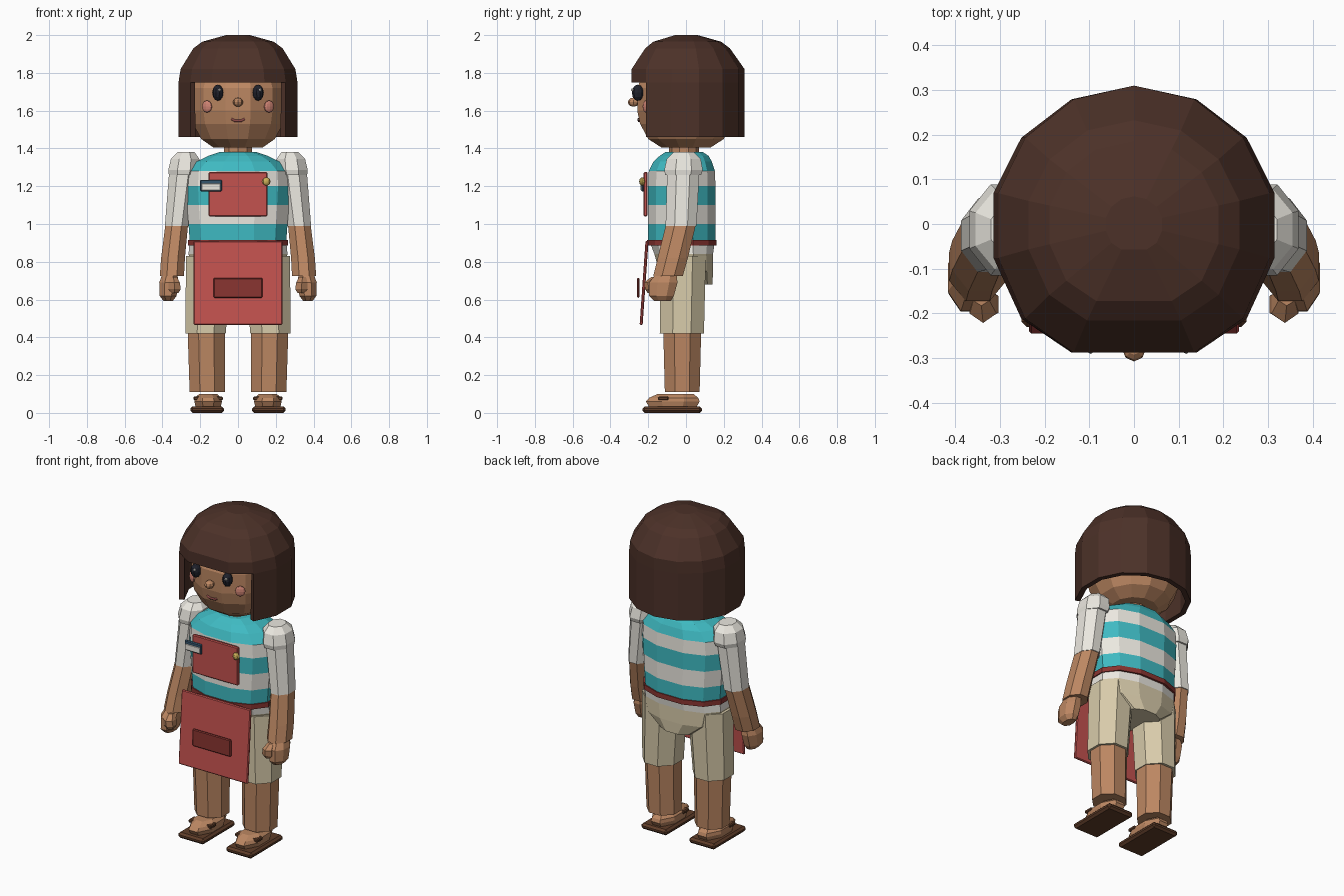
import bpy, bmesh, math
from mathutils import Vector

if "Cube" in bpy.data.objects:
    bpy.data.objects.remove(bpy.data.objects["Cube"])

def lin(h):
    c = [int(h[i:i + 2], 16) / 255 for i in (0, 2, 4)]
    return [x / 12.92 if x < .04 else ((x + .055) / 1.055) ** 2.4 for x in c] + [1]

def mat(name, h):
    m = bpy.data.materials.new(name)
    m.diffuse_color = lin(h)
    m.use_nodes = True
    m.node_tree.nodes["Principled BSDF"].inputs["Base Color"].default_value = m.diffuse_color
    return m

SKIN, HAIR = mat("skin", "BC8762"), mat("hair", "4C3128")
TEAL, WHITE = mat("teal", "3FBAC2"), mat("white", "EBE8E0")
RED, DRED = mat("apron_red", "C4524F"), mat("dark_red", "8A3531")
TAN, SOLE = mat("tan", "D8CBAA"), mat("leather", "5F3D29")
BLACK, PINK = mat("eye_black", "20222C"), mat("blush", "D08474")
LIP, GOLD, NAVY = mat("lip", "8E4A48"), mat("gold", "CFB25A"), mat("tag_blue", "35566E")

def finish(name, bm, mats):
    me = bpy.data.meshes.new(name)
    bm.to_mesh(me)
    bm.free()
    for m in mats:
        me.materials.append(m)
    ob = bpy.data.objects.new(name, me)
    bpy.context.collection.objects.link(ob)
    return ob

def spow(v, e):
    return math.copysign(abs(v) ** e, v)

def loft(name, rings, bands, n=8, sq=1.0):
    """Stack of rings (z, cx, cy, rx, ry); one material, or one per band."""
    bm = bmesh.new()
    mats = list(dict.fromkeys(bands))
    k = 1 / math.cos(math.pi / n) ** sq
    loops = []
    for z, cx, cy, rx, ry in rings:
        loop = []
        for i in range(n):
            a = 2 * math.pi * (i + .5) / n
            loop.append(bm.verts.new((cx + k * rx * spow(math.cos(a), sq),
                                      cy + k * ry * spow(math.sin(a), sq), z)))
        loops.append(loop)
    for j in range(len(loops) - 1):
        for i in range(n):
            q = (i + 1) % n
            f = bm.faces.new((loops[j][i], loops[j][q], loops[j + 1][q], loops[j + 1][i]))
            f.material_index = mats.index(bands[min(j, len(bands) - 1)])
    bm.faces.new(loops[0]).material_index = mats.index(bands[0])
    bm.faces.new(loops[-1]).material_index = mats.index(bands[-1])
    bmesh.ops.recalc_face_normals(bm, faces=bm.faces)
    return finish(name, bm, mats)

def box(name, loc, size, m, rot=(0, 0, 0), bevel=.005):
    bm = bmesh.new()
    bmesh.ops.create_cube(bm, size=1)
    bmesh.ops.scale(bm, vec=size, verts=bm.verts)
    ob = finish(name, bm, [m])
    ob.location, ob.rotation_euler = loc, rot
    b = ob.modifiers.new("bevel", 'BEVEL')
    b.width, b.segments = bevel, 1
    return ob

def ball(name, loc, r, m, rot=(0, 0, 0), u=10, v=6):
    bm = bmesh.new()
    bmesh.ops.create_uvsphere(bm, u_segments=u, v_segments=v, radius=1)
    bmesh.ops.scale(bm, vec=r, verts=bm.verts)
    ob = finish(name, bm, [m])
    ob.location, ob.rotation_euler = loc, rot
    return ob

# Head and neck
loft("head", [(1.405, 0, 0, .13, .13), (1.45, 0, 0, .195, .2), (1.53, 0, 0, .238, .243),
              (1.6, 0, 0, .25, .258), (1.72, 0, 0, .25, .258), (1.86, 0, 0, .2, .2)], [SKIN], 12)
loft("neck", [(1.34, 0, -.01, .075, .075), (1.43, 0, -.01, .075, .075)], [SKIN], 10)

# Bob hair: lathed cap whose lowest band is left open at the face
N = 14
bm = bmesh.new()
loops = []
for z, s in ((1.46, 1), (1.75, 1), (1.82, .965), (1.93, .75), (1.965, .6), (2.0, .2)):
    loop = []
    for i in range(N):
        a = math.pi / 2 + 2 * math.pi * i / N
        sn = math.sin(a)
        y = .31 * sn if sn > 0 else max(.34 * sn, -.288)
        loop.append(bm.verts.new((.323 * s * math.cos(a), y * (s if s < .9 else 1), z)))
    loops.append(loop)
for j in range(len(loops) - 1):
    for i in range(N):
        if j == 0 and 5 <= i <= 8:
            continue
        q = (i + 1) % N
        bm.faces.new((loops[j][i], loops[j][q], loops[j + 1][q], loops[j + 1][i]))
bm.faces.new(loops[-1])
bmesh.ops.delete(bm, geom=[v for v in bm.verts if not v.link_faces], context='VERTS')
hair = finish("bob_hair", bm, [HAIR])
s = hair.modifiers.new("thickness", 'SOLIDIFY')
s.thickness, s.offset = .03, -1

# Face
ball("nose", (0, -.278, 1.645), (.027, .03, .024), SKIN, u=8)
for sx, side in ((1, "left"), (-1, "right")):
    ball(side + "_eye", (sx * .107, -.255, 1.695), (.029, .033, .043), BLACK, (0, 0, sx * .3))
    ball(side + "_eye_glint", (sx * .107 + .01, -.283, 1.71), (.008, .008, .008), WHITE, u=6, v=4)
    box(side + "_eyebrow", (sx * .122, -.25, 1.757), (.045, .03, .014), HAIR, (0, sx * .1, sx * .4))
    ball(side + "_cheek", (sx * .164, -.212, 1.622), (.03, .012, .032), PINK, (0, 0, sx * .53))
cu = bpy.data.curves.new("mouth", 'CURVE')
cu.dimensions, cu.bevel_depth, cu.bevel_resolution = '3D', .007, 1
sp = cu.splines.new('POLY')
pts = [(-.035, -.249, 1.557), (-.018, -.25, 1.547), (.018, -.25, 1.547), (.035, -.249, 1.557)]
sp.points.add(len(pts) - 1)
for p, c in zip(sp.points, pts):
    p.co = (*c, 1)
cu.materials.append(LIP)
bpy.context.collection.objects.link(bpy.data.objects.new("mouth", cu))

# Striped shirt
loft("striped_shirt", [(.9, 0, -.022, .255, .178), (1.0, 0, -.022, .262, .178), (1.1, 0, -.022, .27, .178),
                       (1.2, 0, -.022, .276, .178), (1.28, 0, -.022, .272, .175), (1.33, 0, -.018, .22, .155),
                       (1.36, 0, -.01, .16, .13), (1.38, 0, -.01, .1, .1)],
     [TEAL, WHITE, TEAL, WHITE, TEAL], 12, .85)

# Shorts seat with the shirt hem above it
loft("shorts_seat", [(.68, 0, .025, .12, .115), (.75, 0, 0, .235, .143), (.84, 0, -.012, .262, .155),
                     (.905, 0, -.02, .256, .172)], [TAN, TAN, WHITE], 12, .85)

# Apron
loft("apron_belt", [(.885, 0, -.022, .264, .184), (.915, 0, -.022, .264, .184)], [DRED], 12, .85)
box("apron_bib", (0, -.214, 1.158), (.31, .02, .235), RED)
box("apron_skirt", (0, -.222, .688), (.47, .016, .446), RED, (-.07, 0, 0))
box("apron_pocket", (0, -.253, .662), (.26, .014, .105), DRED)
box("tag", (-.143, -.229, 1.203), (.115, .014, .062), NAVY)
box("tag_label", (-.143, -.235, 1.196), (.1, .01, .036), WHITE, bevel=.002)
ball("gold_badge", (.15, -.232, 1.225), (.022, .016, .022), GOLD, u=8)

# Arms, legs and sandals, once per side
for sx, side in ((1, "left"), (-1, "right")):
    def limb(part, rings, m, n=8):
        return loft(side + "_" + part, [(z, sx * x, y, a, b) for z, x, y, a, b in rings], [m], n)
    limb("shoulder", [(1.26, .29, -.015, .076, .095), (1.285, .287, -.013, .082, .102), (1.345, .28, -.012, .075, .09),
                      (1.38, .275, -.012, .045, .055)], WHITE)
    limb("sleeve", [(.99, .324, -.026, .063, .082), (1.27, .292, -.015, .073, .085)], WHITE)
    limb("forearm", [(.725, .35, -.095, .064, .078), (.82, .344, -.07, .063, .08), (.992, .325, -.028, .06, .079)], SKIN)
    limb("hand", [(.593, .37, -.125, .025, .045), (.62, .37, -.13, .045, .066), (.69, .367, -.12, .05, .075),
                  (.735, .36, -.105, .04, .055)], SKIN)
    limb("thumb", [(.635, .335, -.18, .02, .02), (.655, .335, -.18, .032, .032), (.69, .338, -.18, .03, .036),
                   (.72, .342, -.16, .018, .02)], SKIN, 6)
    limb("shorts_leg", [(.42, .172, -.022, .107, .117), (.83, .154, -.015, .121, .12)], TAN)
    limb("shin", [(.11, .163, -.02, .093, .092), (.42, .168, -.02, .098, .1)], SKIN)
    limb("foot", [(.03, .158, -.07, .066, .125), (.06, .158, -.07, .073, .142), (.08, .158, -.065, .07, .13),
                  (.1, .158, -.055, .048, .095)], SKIN)
    box(side + "_sandal_sole", (sx * .163, -.073, .0175), (.178, .315, .035), SOLE, bevel=.012)
    box(side + "_sandal_strap", (sx * .158, -.12, .077), (.156, .055, .02), SOLE)
